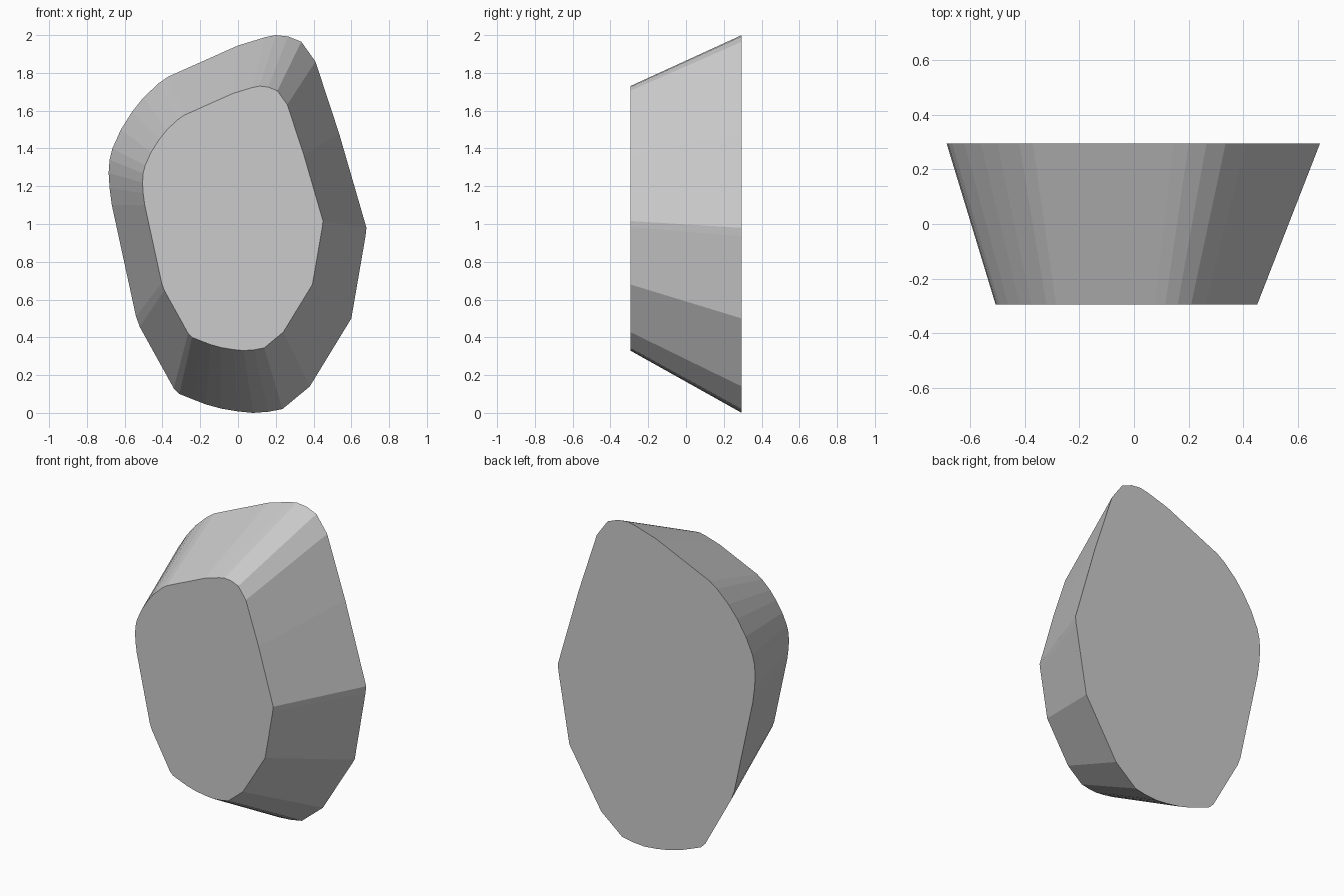
import bpy
import bmesh

if "Cube" in bpy.data.objects:
    bpy.data.objects.remove(bpy.data.objects["Cube"])

# Large back outline as (x, z); the front outline is the same shape at 70%
OUTLINE = [
    (-0.31, 0.10), (-0.24, 0.072), (-0.17, 0.045), (-0.09, 0.023), (0.0, 0.008),
    (0.08, 0.0), (0.16, 0.006), (0.235, 0.02), (0.38, 0.14), (0.60, 0.50),
    (0.675, 0.935), (0.68, 0.98), (0.535, 1.48), (0.41, 1.86), (0.335, 1.965),
    (0.265, 1.993), (0.2, 2.0), (0.145, 1.989), (0.0, 1.945), (-0.37, 1.78),
    (-0.42, 1.745), (-0.50, 1.67), (-0.56, 1.595), (-0.62, 1.50), (-0.665, 1.40),
    (-0.68, 1.34), (-0.685, 1.27), (-0.68, 1.19), (-0.668, 1.10), (-0.54, 0.51),
    (-0.52, 0.455), (-0.34, 0.13),
]
HALF_DEPTH = 0.295
TAPER = 0.7

stone = bpy.data.materials.new("grey_stone")
stone.diffuse_color = (0.6, 0.6, 0.6, 1.0)
stone.use_nodes = True
stone.node_tree.nodes["Principled BSDF"].inputs["Base Color"].default_value = stone.diffuse_color

# Tapered rock: back cap, front cap and a ring of flat sides
bm = bmesh.new()
back = [bm.verts.new((x, HALF_DEPTH, z)) for x, z in OUTLINE]
front = [bm.verts.new((TAPER * x - 0.026, -HALF_DEPTH, TAPER * z + 0.33))
         for x, z in OUTLINE]
bm.faces.new(front)
bm.faces.new(reversed(back))
count = len(OUTLINE)
for i in range(count):
    j = (i + 1) % count
    bm.faces.new((front[j], front[i], back[i], back[j]))
bmesh.ops.recalc_face_normals(bm, faces=bm.faces[:])

mesh = bpy.data.meshes.new("rock")
bm.to_mesh(mesh)
bm.free()
mesh.materials.append(stone)
rock = bpy.data.objects.new("rock", mesh)
bpy.context.collection.objects.link(rock)
